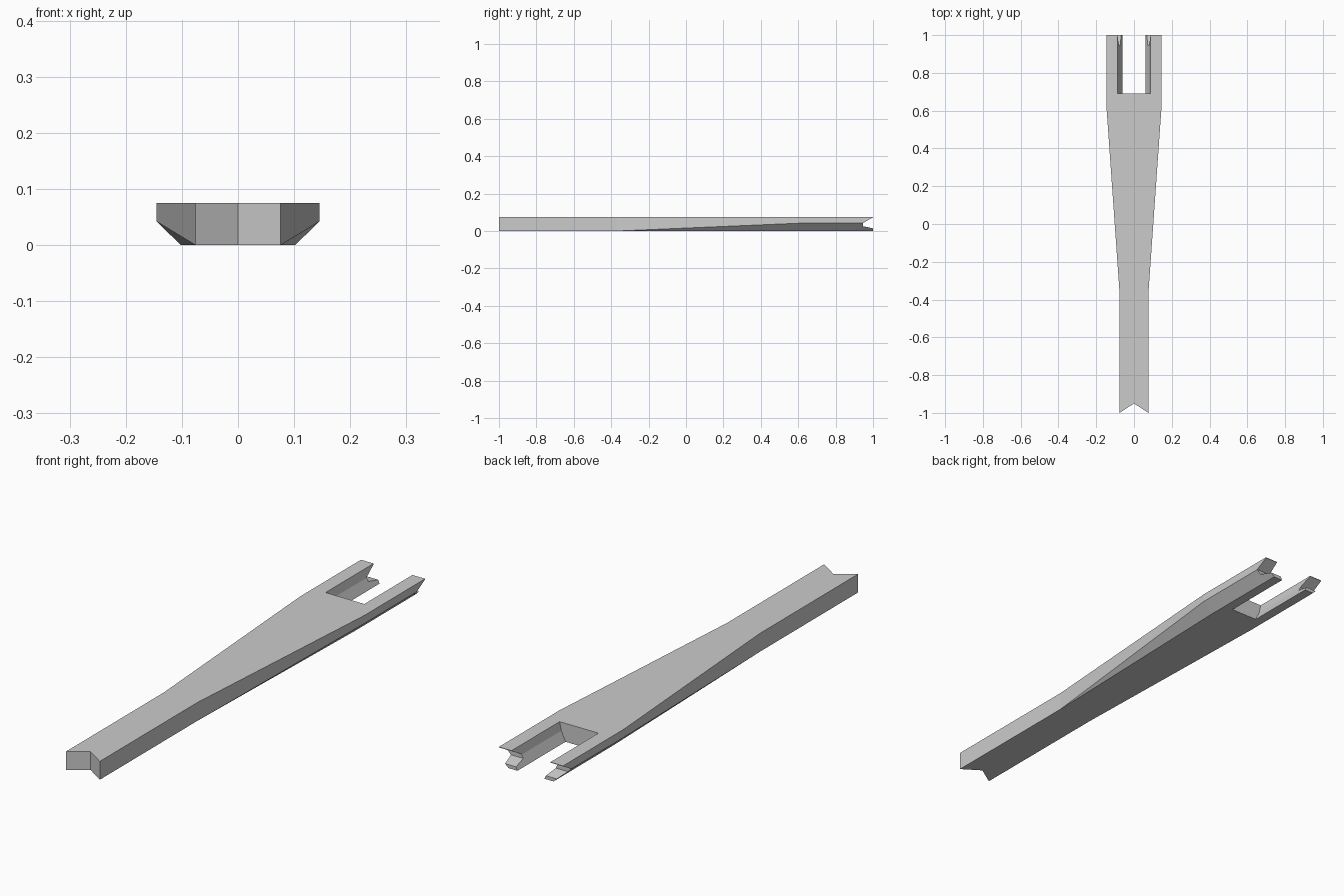
import bpy
import bmesh

if "Cube" in bpy.data.objects:
    bpy.data.objects.remove(bpy.data.objects["Cube"], do_unlink=True)

TOP = 0.075

# Single flat grey
grey = bpy.data.materials.new("light_grey")
grey.use_nodes = True
colour = (0.6, 0.6, 0.6, 1)
grey.diffuse_color = colour
grey.node_tree.nodes["Principled BSDF"].inputs["Base Color"].default_value = colour


def loft(name, rings):
    """Closed solid through matching rings of points."""
    bm = bmesh.new()
    loops = [[bm.verts.new(p) for p in ring] for ring in rings]
    n = len(loops[0])
    for a, b in zip(loops, loops[1:]):
        for i in range(n):
            j = (i + 1) % n
            bm.faces.new((a[i], a[j], b[j], b[i]))
    bm.faces.new(loops[0])
    bm.faces.new(loops[-1])
    bmesh.ops.remove_doubles(bm, verts=bm.verts, dist=0.0001)
    bmesh.ops.recalc_face_normals(bm, faces=bm.faces)
    mesh = bpy.data.meshes.new(name)
    bm.to_mesh(mesh)
    bm.free()
    mesh.materials.append(grey)
    obj = bpy.data.objects.new(name, mesh)
    bpy.context.collection.objects.link(obj)
    return obj


def mirrored(half):
    return half + [(-x, z) for x, z in reversed(half)]


def section(y, half):
    return [(x, y, z) for x, z in mirrored(half)]


# Tapering bar: y, half width, chamfer height, half width underneath
stations = [(-1, 0.076, 0, 0.076), (-0.37, 0.076, 0, 0.076),
            (0.61, 0.145, 0.042, 0.102), (1, 0.145, 0.042, 0.102)]
bar = loft("forked_bar", [section(y, [(w, TOP), (w, c), (b, 0)])
                          for y, w, c, b in stations])

# Slot between the prongs, narrowing downwards
slot_half = [(0.09, 0.086), (0.08, 0.04), (0.057, -0.008)]
slot = loft("slot_cutter", [section(y, slot_half) for y in (0.69, 1.1)])

# Notch across the prong tips
notch_profile = [(1.02, 0.084), (0.945, 0.042), (0.945, 0.026), (1.02, 0.01)]
notch = loft("tip_notch_cutter", [[(x, y, z) for y, z in notch_profile]
                                  for x in (-0.3, 0.3)])

# Vertical V cut in the narrow end
vee_profile = [(-0.152, -1.05), (0, -0.95), (0.152, -1.05)]
vee = loft("front_vee_cutter", [[(x, y, z) for x, y in vee_profile]
                                for z in (-0.1, 0.2)])

for cutter in (slot, notch, vee):
    cut = bar.modifiers.new(cutter.name, "BOOLEAN")
    cut.operation = "DIFFERENCE"
    cut.solver = "EXACT"
    cut.object = cutter
    cutter.hide_render = True
    cutter.hide_viewport = True
